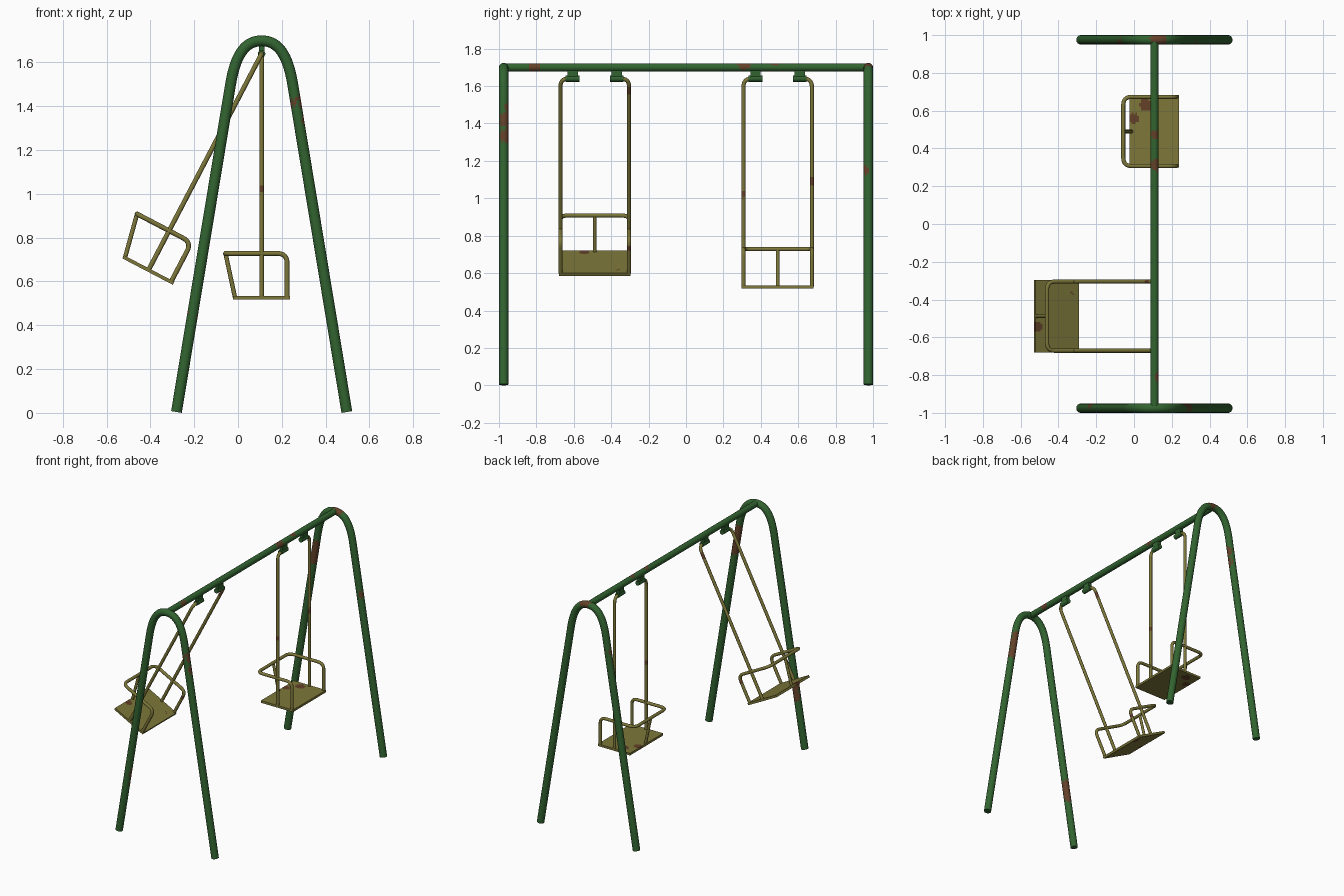
import bpy, bmesh, math, random
from mathutils import Vector

if "Cube" in bpy.data.objects:
    bpy.data.objects.remove(bpy.data.objects["Cube"])

random.seed(4)


def mat(name, c):
    m = bpy.data.materials.new(name)
    m.diffuse_color = (*c, 1)
    m.use_nodes = True
    m.node_tree.nodes["Principled BSDF"].inputs["Base Color"].default_value = m.diffuse_color
    return m


GREEN = mat("green paint", (0.032, 0.127, 0.030))
OLIVE = mat("olive paint", (0.205, 0.185, 0.042))
RUST = mat("rust brown", (0.125, 0.052, 0.022))
CX, PIVOT = 0.108, 1.64


def finish(bm, name, paint, rust=(), loc=(0, 0, 0), rot=0.0):
    """Turn a bmesh into an object; faces near a rust spot become rust."""
    bmesh.ops.recalc_face_normals(bm, faces=bm.faces)
    for f in bm.faces:
        c = f.calc_center_median()
        for (x, y, z, r) in rust:
            if (c - Vector((x, y, z))).length < r * random.uniform(0.9, 1.1):
                f.material_index = 1
    me = bpy.data.meshes.new(name)
    bm.to_mesh(me)
    bm.free()
    me.materials.append(paint)
    me.materials.append(RUST)
    ob = bpy.data.objects.new(name, me)
    bpy.context.collection.objects.link(ob)
    ob.location = loc
    ob.rotation_euler = (0, rot, 0)
    return ob


def fillet(pts, r, n=8):
    """Round the inner corners of a polyline."""
    pts = [Vector(p) for p in pts]
    out = [pts[0]]
    for a, b, c in zip(pts, pts[1:], pts[2:]):
        p, q = b + (a - b).normalized() * r, b + (c - b).normalized() * r
        for i in range(n + 1):
            t = i / n
            out.append(p * (1 - t) ** 2 + b * 2 * t * (1 - t) + q * t * t)
    return out + [pts[-1]]


def tube(name, path, r, paint, rust=(), sides=14, step=0.015, **kw):
    """Sweep a round section along a path, with closed ends."""
    pts = [Vector(path[0])]
    for a, b in zip(path, path[1:]):
        a, b = Vector(a), Vector(b)
        n = max(1, round((b - a).length / step))
        pts += [a.lerp(b, (i + 1) / n) for i in range(n)]
    bm = bmesh.new()
    rings, prev, u = [], None, None
    for i, p in enumerate(pts):
        t = (pts[min(i + 1, len(pts) - 1)] - pts[max(i - 1, 0)]).normalized()
        u = t.orthogonal().normalized() if u is None else prev.rotation_difference(t) @ u
        prev, v = t, t.cross(u)
        rings.append([bm.verts.new(p + r * (u * math.cos(k * math.tau / sides) + v * math.sin(k * math.tau / sides)))
                      for k in range(sides)])
    for a, b in zip(rings, rings[1:]):
        for k in range(sides):
            j = (k + 1) % sides
            bm.faces.new((a[k], a[j], b[j], b[k])).smooth = True
    bm.faces.new(rings[0])
    bm.faces.new(rings[-1])
    return finish(bm, name, paint, rust, **kw)


# Arched end frames
def arch(name, y, rust):
    ctrl = [Vector(p) for p in ((0.142, 1.5), (0.12, 1.632), (0.078, 1.699), (0, 1.699))]
    half = [(0.389, 0.004)]
    for i in range(17):
        t = i / 16
        q = (ctrl[0] * (1 - t) ** 3 + ctrl[1] * 3 * t * (1 - t) ** 2
             + ctrl[2] * 3 * t * t * (1 - t) + ctrl[3] * t ** 3)
        half.append((q.x, q.y))
    path = [(CX - x, y, z) for x, z in half] + [(CX + x, y, z) for x, z in half[-2::-1]]
    tube(name, path, 0.025, GREEN, rust, sides=20)


arch("front_arch", -0.975, [(0.285, -0.95, 1.33, 0.045), (0.265, -0.95, 1.42, 0.05), (0.25, -0.95, 1.48, 0.035),
                            (-0.20, -0.945, 0.45, 0.05), (-0.215, -0.945, 0.38, 0.045)])
arch("back_arch", 0.975, [(0.13, 0.975, 1.72, 0.045), (-0.04, 0.95, 1.40, 0.05),
                          (-0.055, 0.95, 1.32, 0.045), (0.34, 0.95, 1.15, 0.03)])

# Top crossbar
tube("crossbar", [(CX, -0.975, 1.70), (CX, 0.975, 1.70)], 0.022, GREEN,
     [(0.13, -0.81, 1.70, 0.028), (0.12, 0.31, 1.715, 0.032), (0.11, 0.475, 1.72, 0.022)], sides=20)


# Hinge brackets under the crossbar
def bracket(name, y):
    bm = bmesh.new()
    for v in bmesh.ops.create_cube(bm, size=1)["verts"]:
        v.co = (CX + v.co.x * 0.026, y + v.co.y * 0.055, 1.668 + v.co.z * 0.05)
    finish(bm, name + "_neck", GREEN)
    tube(name + "_barrel", [(CX, y - 0.037, PIVOT), (CX, y + 0.037, PIVOT)], 0.017, GREEN, sides=16)


# One swing, modelled around its pivot and then turned about it
def swing(name, y0, angle, seat_rust, rod_rust):
    kw = dict(loc=(CX, y0, PIVOT), rot=angle)
    w, bottom, top = 0.183, -1.112, -0.912
    # seat board
    bm = bmesh.new()
    nx, ny = 26, 38
    xs = [-0.131 + 0.26 * i / nx for i in range(nx + 1)]
    ys = [-0.192 + 0.384 * j / ny for j in range(ny + 1)]
    grid = [[bm.verts.new((x, y, -1.123)) for y in ys] for x in xs]
    faces = [bm.faces.new((grid[i][j], grid[i + 1][j], grid[i + 1][j + 1], grid[i][j + 1]))
             for i in range(nx) for j in range(ny)]
    ext = bmesh.ops.extrude_face_region(bm, geom=faces, use_keep_orig=True)["geom"]
    for g in ext:
        if isinstance(g, bmesh.types.BMVert):
            g.co.z += 0.016
    finish(bm, name + "_seat", OLIVE, seat_rust, **kw)
    # hanger rods, bent inward to the hinges
    for s, side in ((-1, "front"), (1, "back")):
        tube(f"{name}_{side}_rod", fillet([(0, s * 0.117, 0), (0, s * w, 0), (0, s * w, bottom)], 0.045),
             0.011, OLIVE, rod_rust, **kw)
        bracket(f"{name}_{side}_bracket", y0 + s * 0.118)
    # wrap-around hand rail and its middle post
    tube(name + "_rail", fillet([(0.116, -w, bottom), (0.116, -w, top), (-0.165, -w, top),
                                 (-0.165, w, top), (0.116, w, top), (0.116, w, bottom)], 0.045),
         0.011, OLIVE, rod_rust, **kw)
    tube(name + "_post", [(-0.122, 0, bottom), (-0.165, 0, top)], 0.010, OLIVE, **kw)


swing("still_swing", 0.49, 0.0,
      [(-0.108, 0.07, -1.115, 0.028), (-0.045, 0.14, -1.115, 0.036), (0.0, 0.03, -1.123, 0.014)],
      [(0.005, 0.183, -0.55, 0.02), (0.0, -0.183, -0.62, 0.02)])
swing("raised_swing", -0.488, math.radians(27.6),
      [(-0.115, -0.055, -1.115, 0.028), (0.09, 0.12, -1.13, 0.025)],
      [(0.0, 0.185, -0.07, 0.025), (0.116, 0.183, -0.96, 0.02)])
